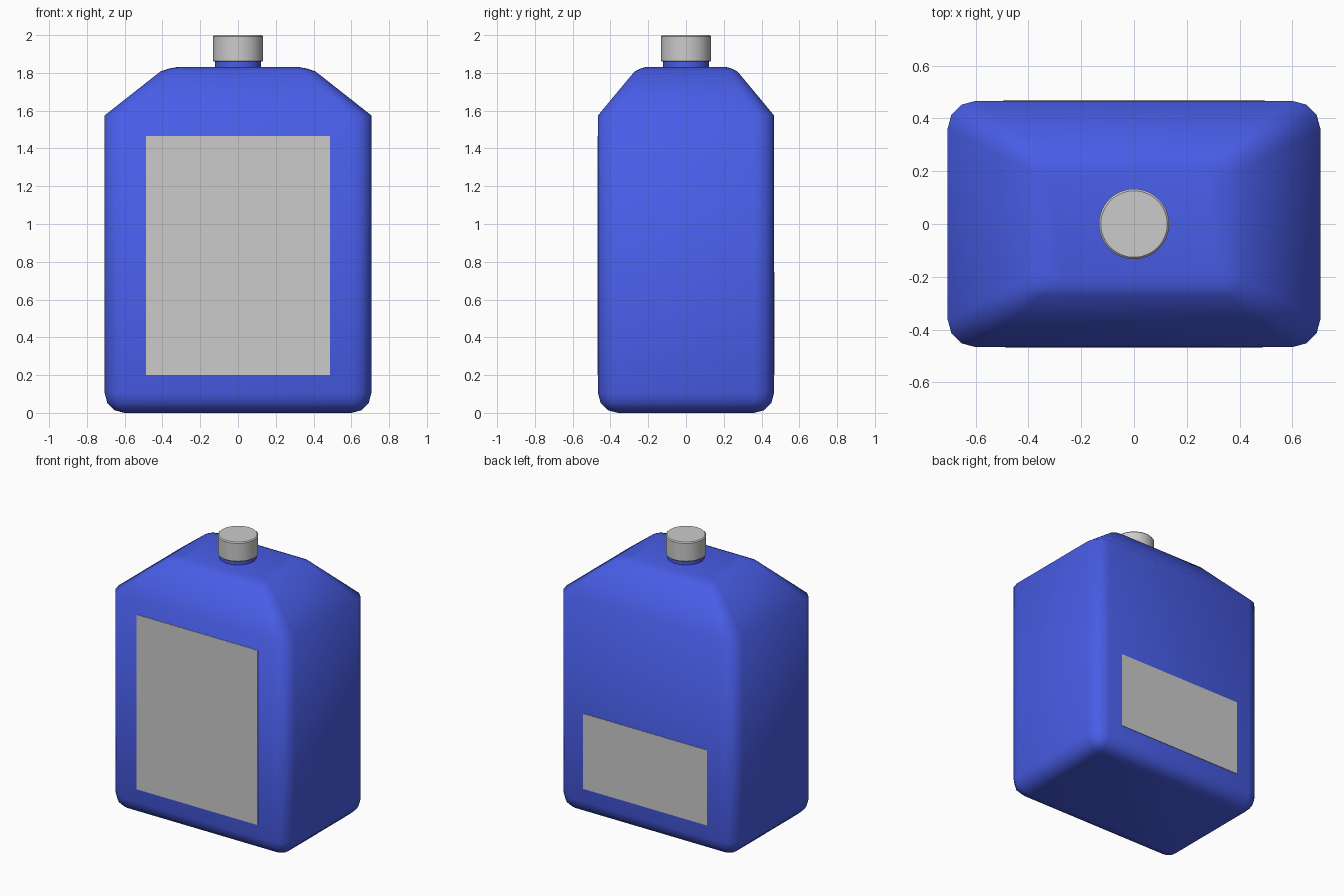
import bpy, bmesh, math

if "Cube" in bpy.data.objects:
    bpy.data.objects.remove(bpy.data.objects["Cube"])

blue = bpy.data.materials.new("blue_plastic")
blue.diffuse_color = (0.065, 0.11, 0.8, 1)
blue.use_nodes = True
blue.node_tree.nodes["Principled BSDF"].inputs["Base Color"].default_value = blue.diffuse_color


def finish(name, bm, mat=None, angle=None):
    bmesh.ops.remove_doubles(bm, verts=bm.verts, dist=0.0005)
    bmesh.ops.recalc_face_normals(bm, faces=bm.faces)
    me = bpy.data.meshes.new(name)
    bm.to_mesh(me)
    bm.free()
    ob = bpy.data.objects.new(name, me)
    bpy.context.collection.objects.link(ob)
    if mat:
        me.materials.append(mat)
    if angle:
        bpy.ops.object.select_all(action='DESELECT')
        ob.select_set(True)
        bpy.context.view_layer.objects.active = ob
        bpy.ops.object.shade_smooth_by_angle(angle=math.radians(angle))
    return ob


def loft(name, rings, mat, angle):
    """Skin a stack of point rings and close both ends."""
    bm = bmesh.new()
    rows = [[bm.verts.new(p) for p in ring] for ring in rings]
    n = len(rows[0])
    for a, b in zip(rows, rows[1:]):
        for i in range(n):
            j = (i + 1) % n
            bm.faces.new((a[i], a[j], b[j], b[i]))
    bm.faces.new(rows[0][::-1])
    bm.faces.new(rows[-1])
    return finish(name, bm, mat, angle)


def rounded_rect(hx, hy, r, z, seg=3):
    pts = []
    for k, (sx, sy) in enumerate([(1, 1), (-1, 1), (-1, -1), (1, -1)]):
        for i in range(seg + 1):
            a = math.pi / 2 * (k + i / seg)
            pts.append((sx * (hx - r) + r * math.cos(a),
                        sy * (hy - r) + r * math.sin(a), z))
    return pts


def circle(r, z, n=48):
    return [(r * math.cos(2 * math.pi * i / n), r * math.sin(2 * math.pi * i / n), z)
            for i in range(n)]


def panel(name, hx, z0, z1, y0, y1):
    bm = bmesh.new()
    bmesh.ops.create_cube(bm, size=1)
    for v in bm.verts:
        v.co = (v.co.x * 2 * hx, y0 + (v.co.y + 0.5) * (y1 - y0),
                z0 + (v.co.z + 0.5) * (z1 - z0))
    return finish(name, bm)


# Body: rounded base, straight walls, sloping shoulders
HX, HY, R = 0.706, 0.466, 0.105
rings = []
for i in range(4):
    a = math.pi / 2 * i / 3
    d = R * (1 - math.sin(a))
    rings.append(rounded_rect(HX - d, HY - d, max(R - d, 0.004), R * (1 - math.cos(a))))
rings += [rounded_rect(HX, HY, R, 1.575),
          rounded_rect(0.41, 0.272, 0.062, 1.808),
          rounded_rect(0.365, 0.242, 0.055, 1.823),
          rounded_rect(0.315, 0.21, 0.048, 1.832)]
loft("bottle_body", rings, blue, 80)

# Neck and screw cap
loft("neck", [circle(0.122, 1.82), circle(0.122, 1.88)], blue, 40)
loft("cap", [circle(0.128, 1.86), circle(0.133, 1.864), circle(0.133, 1.993),
             circle(0.126, 2.0)], None, 30)

# Labels on front and back
panel("front_label", 0.486, 0.2, 1.465, -HY - 0.003, -HY + 0.005)
panel("back_label", 0.495, 0.2, 0.745, HY - 0.005, HY + 0.003)
